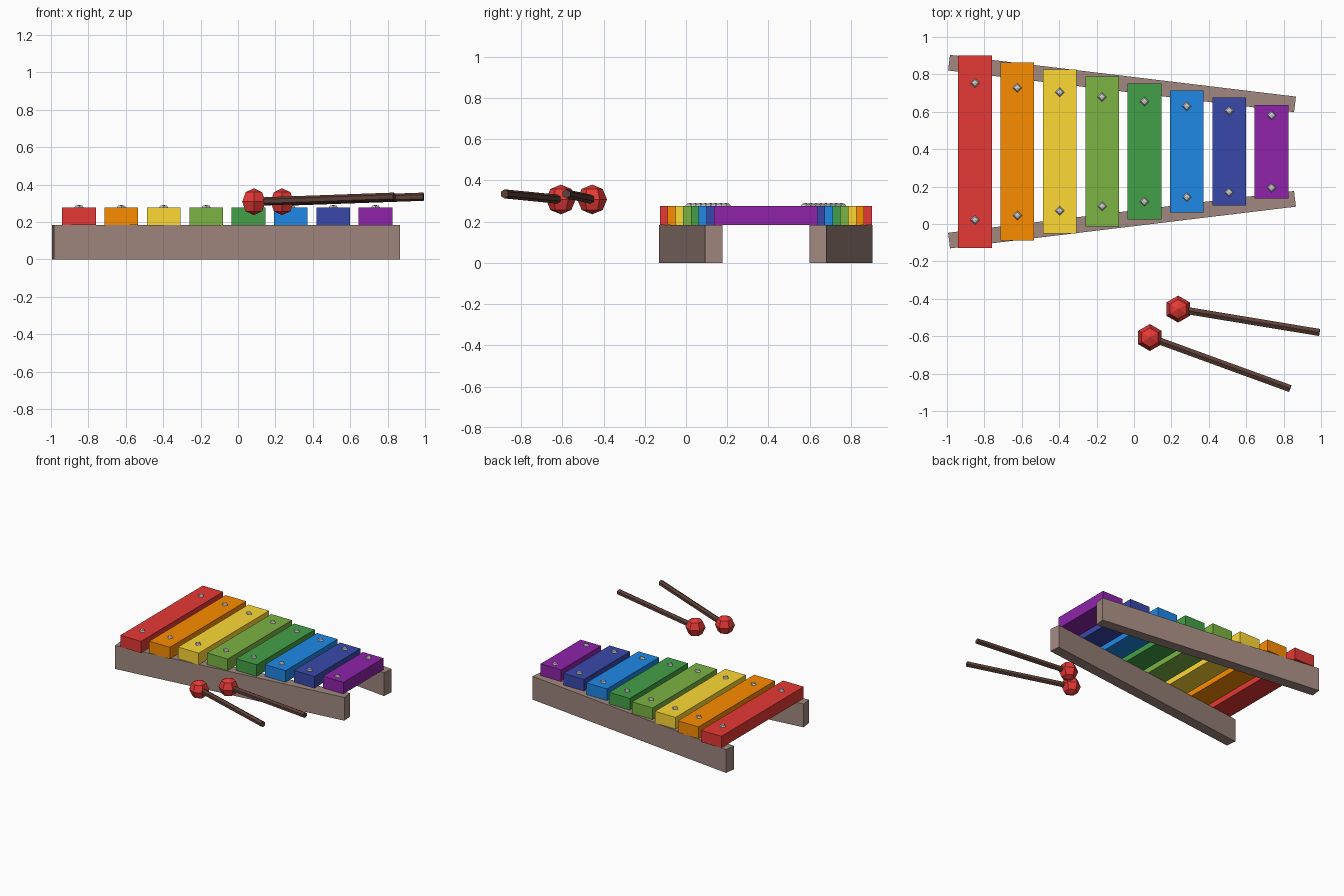
import bpy, bmesh, math
from mathutils import Matrix, Vector

if "Cube" in bpy.data.objects:
    bpy.data.objects.remove(bpy.data.objects["Cube"])


def material(name, hexcode):
    vals = [int(hexcode[i:i + 2], 16) / 255 for i in (0, 2, 4)]
    lin = [v / 12.92 if v <= 0.04045 else ((v + 0.055) / 1.055) ** 2.4 for v in vals]
    m = bpy.data.materials.new(name)
    m.diffuse_color = (*lin, 1)
    m.use_nodes = True
    m.node_tree.nodes["Principled BSDF"].inputs["Base Color"].default_value = m.diffuse_color
    return m


def finish(name, bm, mat=None):
    mesh = bpy.data.meshes.new(name)
    bm.to_mesh(mesh)
    bm.free()
    ob = bpy.data.objects.new(name, mesh)
    bpy.context.collection.objects.link(ob)
    if mat:
        mesh.materials.append(mat)
    return ob


def box(name, center, size, mat, angle=0):
    bm = bmesh.new()
    bmesh.ops.create_cube(bm, size=1, matrix=Matrix.Diagonal((*size, 1)))
    ob = finish(name, bm, mat)
    ob.location = center
    ob.rotation_euler.z = angle
    return ob


def ball(name, center, radius, segments, mat=None, flatten=1):
    bm = bmesh.new()
    bmesh.ops.create_uvsphere(bm, u_segments=segments, v_segments=4, radius=radius,
                              matrix=Matrix.Diagonal((1, 1, flatten, 1)))
    ob = finish(name, bm, mat)
    ob.location = center
    return ob


def rod(name, start, end, radius, mat):
    start, end = Vector(start), Vector(end)
    axis = end - start
    bm = bmesh.new()
    bmesh.ops.create_cone(bm, cap_ends=True, segments=6, radius1=radius,
                          radius2=radius, depth=axis.length)
    ob = finish(name, bm, mat)
    ob.location = (start + end) / 2
    ob.rotation_euler = axis.to_track_quat('Z', 'Y').to_euler()
    return ob


MID_Y = 0.387
RAIL_H = 0.184

# Two converging wooden rails
wood = material("rail_wood", "A1887F")
for name, side in (("front_rail", -1), ("back_rail", 1)):
    box(name, (-0.064, MID_Y + side * 0.364, RAIL_H / 2), (1.863, 0.084, RAIL_H),
        wood, -side * math.radians(6.88))

# Eight tone bars, each with a pair of screws
colours = [("red", "E53935"), ("orange", "FB8C00"), ("yellow", "FDD835"),
           ("light_green", "7CB342"), ("green", "43A047"), ("blue", "1E88E5"),
           ("indigo", "3949AB"), ("purple", "8E24AA")]
for i, (colour, code) in enumerate(colours):
    x = -0.85 + 0.2265 * i
    box(colour + "_bar", (x, MID_Y, 0.23), (0.18, 1.028 - 0.0753 * i, 0.092),
        material(colour, code))
    for end, side in (("front", -1), ("back", 1)):
        ball(f"{colour}_{end}_screw", (x, MID_Y + side * (0.366 - 0.0246 * i), 0.276),
             0.025, 4, flatten=0.6)

# Two mallets lying in front
head_red = material("mallet_red", "E53935")
stick_brown = material("stick_brown", "5D4037")
mallets = [("left", (0.085, -0.607, 0.308), (0.835, -0.88, 0.335)),
           ("right", (0.236, -0.455, 0.308), (0.992, -0.58, 0.335))]
for side, head, tip in mallets:
    ball(side + "_mallet_head", head, 0.072, 6, head_red)
    rod(side + "_mallet_stick", head, tip, 0.022, stick_brown)
